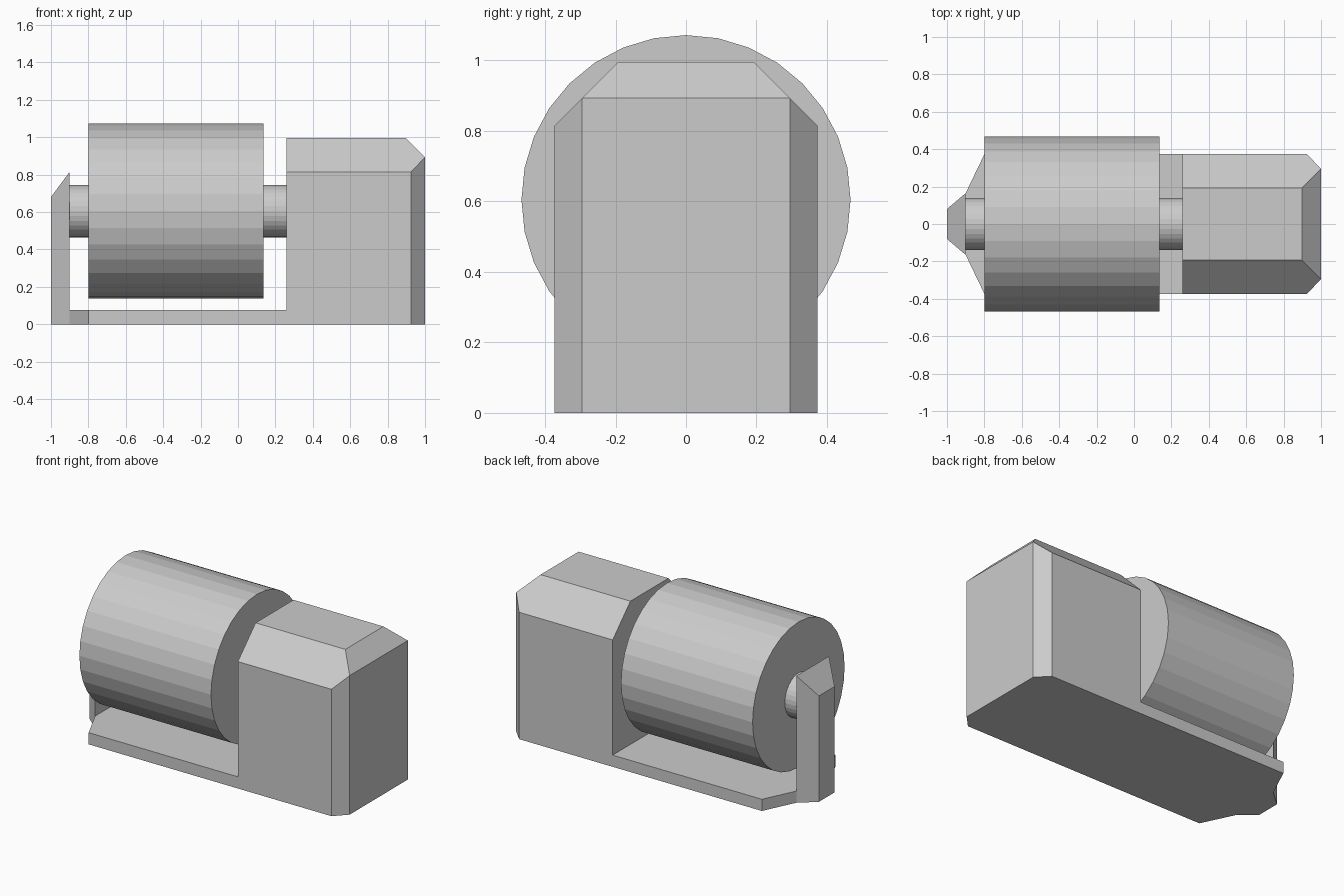
import bpy, bmesh
from math import pi
from mathutils import Matrix, Vector

if "Cube" in bpy.data.objects:
    bpy.data.objects.remove(bpy.data.objects["Cube"])


def finish(name, bm):
    bmesh.ops.recalc_face_normals(bm, faces=bm.faces)
    mesh = bpy.data.meshes.new(name)
    bm.to_mesh(mesh)
    bm.free()
    obj = bpy.data.objects.new(name, mesh)
    bpy.context.collection.objects.link(obj)
    return obj


def cylinder_x(name, x0, x1, z, radius):
    bm = bmesh.new()
    place = Matrix.Translation(((x0 + x1) / 2, 0, z)) @ Matrix.Rotation(pi / 2, 4, 'Y')
    bmesh.ops.create_cone(bm, cap_ends=True, segments=32, radius1=radius,
                          radius2=radius, depth=x1 - x0, matrix=place)
    return finish(name, bm)


def slice_off(bm, point, normal):
    geom = bm.verts[:] + bm.edges[:] + bm.faces[:]
    cut = bmesh.ops.bisect_plane(bm, geom=geom, dist=1e-5, plane_co=point,
                                 plane_no=Vector(normal).normalized(), clear_outer=True)
    rim = [e for e in cut['geom_cut'] if isinstance(e, bmesh.types.BMEdge)]
    bmesh.ops.edgeloop_fill(bm, edges=rim)


# Frame: half footprint mirrored in y and extruded to full height
half = [(-1, .08), (-.9, .165), (-.8, .373), (.925, .373), (1, .295)]
outline = half + [(x, -y) for x, y in reversed(half)]
bm = bmesh.new()
face = bm.faces.new([bm.verts.new((x, y, 0)) for x, y in outline])
up = bmesh.ops.extrude_face_region(bm, geom=[face], use_keep_orig=True)
bmesh.ops.translate(bm, vec=(0, 0, .995),
                    verts=[v for v in up['geom'] if isinstance(v, bmesh.types.BMVert)])
bmesh.ops.recalc_face_normals(bm, faces=bm.faces)

# Sloped roof edges, end slope and post top
for side in (-1, 1):
    slice_off(bm, (0, side * .373, .815), (0, side, 1))
slice_off(bm, (.898, 0, .995), (1, 0, 1))
slice_off(bm, (-1, 0, .68), (-.135, 0, .1))
frame = finish("frame", bm)

# Bay between the post and the end housing, leaving a thin base
bm = bmesh.new()
bmesh.ops.create_cube(bm, size=1, matrix=Matrix.Translation((-.32, 0, .675))
                      @ Matrix.Diagonal((1.16, 1.2, 1.2, 1)))
bay = finish("bay_cutter", bm)
bay.hide_render = True
mod = frame.modifiers.new("bay", 'BOOLEAN')
mod.operation = 'DIFFERENCE'
mod.solver = 'EXACT'
mod.object = bay
bpy.context.view_layer.objects.active = frame
bpy.ops.object.modifier_apply(modifier=mod.name)
bpy.data.objects.remove(bay)

# Drum and its axle
cylinder_x("drum", -.8, .135, .605, .467)
cylinder_x("axle_outer", -.9, -.8, .605, .14)
cylinder_x("axle_inner", .135, .26, .605, .14)
